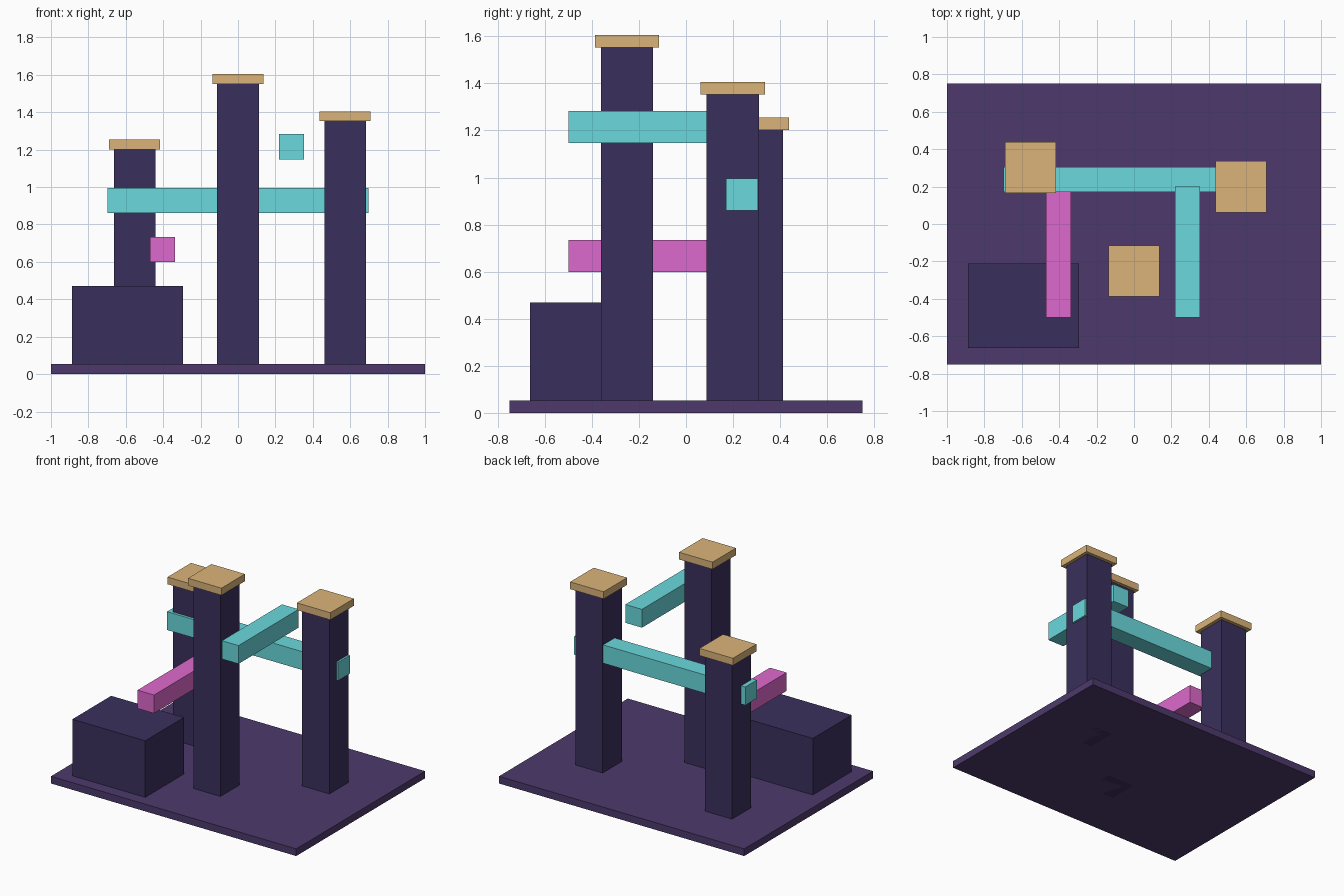
import bpy
import bmesh

if "Cube" in bpy.data.objects:
    bpy.data.objects.remove(bpy.data.objects["Cube"])


def material(name, rgb):
    m = bpy.data.materials.new(name)
    m.diffuse_color = (*rgb, 1)
    m.use_nodes = True
    m.node_tree.nodes["Principled BSDF"].inputs["Base Color"].default_value = m.diffuse_color
    return m


PURPLE = material("purple", (0.075, 0.042, 0.15))
INDIGO = material("indigo", (0.042, 0.030, 0.107))
TAN = material("tan", (0.708, 0.456, 0.195))
CYAN = material("cyan", (0.144, 0.694, 0.723))
PINK = material("pink", (0.73, 0.144, 0.61))


def box(name, x, y, z, mat):
    """Flat-faced box given its (min, max) on each axis."""
    bm = bmesh.new()
    bmesh.ops.create_cube(bm, size=1)
    for v in bm.verts:
        v.co = [sum(r) / 2 + c * (r[1] - r[0]) for r, c in zip((x, y, z), v.co)]
    mesh = bpy.data.meshes.new(name)
    bm.to_mesh(mesh)
    bm.free()
    mesh.materials.append(mat)
    bpy.context.collection.objects.link(bpy.data.objects.new(name, mesh))


def span(centre, width):
    return centre - width / 2, centre + width / 2


# Ground slab and corner block
box("base", (-1, 1), (-0.75, 0.75), (0, 0.053), PURPLE)
box("block", (-0.887, -0.293), (-0.662, -0.21), (0.03, 0.47), INDIGO)

# Square towers with overhanging caps
for label, x, y, top in (("middle", 0, -0.251, 1.552),
                         ("right", 0.573, 0.199, 1.352),
                         ("left", -0.553, 0.301, 1.202)):
    box(label + "_tower", span(x, 0.222), span(y, 0.222), (0, top), INDIGO)
    box(label + "_cap", span(x, 0.273), span(y, 0.273), (top, top + 0.053), TAN)

# Beams
box("cross_beam", (-0.698, 0.698), span(0.238, 0.135), span(0.928, 0.135), CYAN)
box("upper_beam", span(0.286, 0.135), (-0.499, 0.201), span(1.215, 0.135), CYAN)
box("lower_beam", span(-0.403, 0.135), (-0.499, 0.201), span(0.666, 0.135), PINK)
